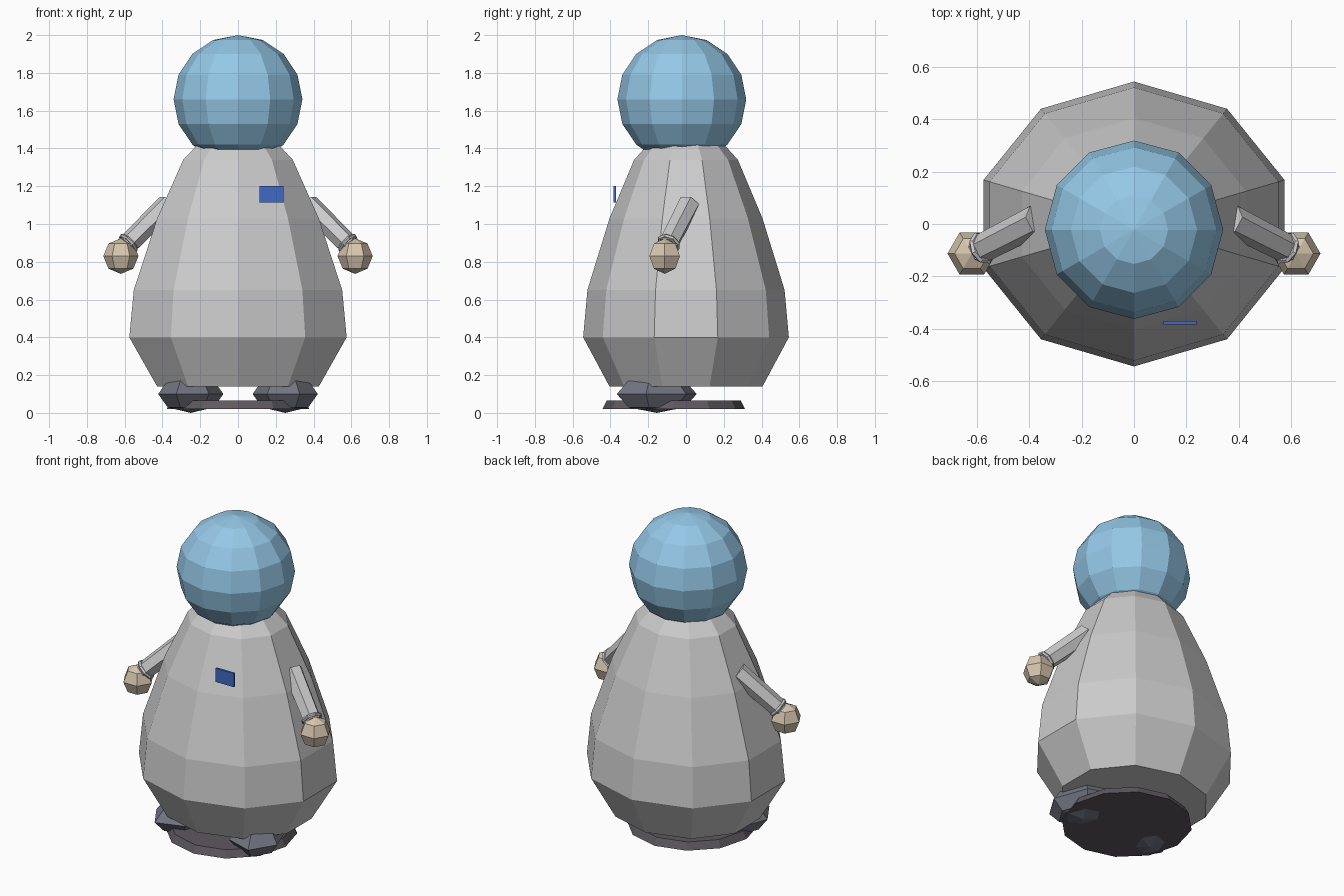
import bpy, bmesh
from math import sin, cos, pi, radians
from mathutils import Vector, Matrix

if "Cube" in bpy.data.objects:
    bpy.data.objects.remove(bpy.data.objects["Cube"])


def paint(ob, name, rgb):
    m = bpy.data.materials.get(name) or bpy.data.materials.new(name)
    m.diffuse_color = (*rgb, 1)
    m.use_nodes = True
    m.node_tree.nodes["Principled BSDF"].inputs["Base Color"].default_value = m.diffuse_color
    ob.data.materials.append(m)


def lathe(name, profile, sides, mat=Matrix(), phase=0.0):
    """Closed solid from (radius, z) rings, bottom to top; radius 0 is a pole."""
    bm = bmesh.new()
    rings = []
    for r, z in profile:
        n = 1 if r < 1e-5 else sides
        rings.append([bm.verts.new((r * cos(phase + 2 * pi * i / sides),
                                    r * sin(phase + 2 * pi * i / sides), z)) for i in range(n)])
    for a, b in zip(rings, rings[1:]):
        for i in range(sides):
            j = (i + 1) % sides
            if len(a) == 1:
                bm.faces.new((a[0], b[j], b[i]))
            elif len(b) == 1:
                bm.faces.new((a[i], a[j], b[0]))
            else:
                bm.faces.new((a[i], a[j], b[j], b[i]))
    if len(rings[0]) > 1:
        bm.faces.new(rings[0][::-1])
    if len(rings[-1]) > 1:
        bm.faces.new(rings[-1])
    bm.transform(mat)
    bmesh.ops.recalc_face_normals(bm, faces=bm.faces)
    me = bpy.data.meshes.new(name)
    bm.to_mesh(me)
    bm.free()
    ob = bpy.data.objects.new(name, me)
    bpy.context.collection.objects.link(ob)
    return ob


def ball(n):
    return [(sin(pi * i / n), -cos(pi * i / n)) for i in range(1, n)]


def ball_profile(n):
    return [(0, -1)] + ball(n) + [(0, 1)]


def place(loc, scale=(1, 1, 1), yaw=0.0):
    return Matrix.Translation(loc) @ Matrix.Rotation(yaw, 4, 'Z') @ Matrix.Diagonal((*scale, 1))


# Pear-shaped body, ten sides
lathe("body", [(0.45, 0.14), (0.605, 0.40), (0.58, 0.65), (0.45, 1.03),
               (0.305, 1.34), (0.225, 1.42)], 10, place((0, 0, 0), (1, 0.9, 1)), pi / 2)

# Round head
head = lathe("head", ball_profile(8), 12, place((0, -0.022, 1.66), (0.341, 0.341, 0.34)))
paint(head, "light_blue", (0.30, 0.58, 0.80))

# Base disc
base = lathe("base", [(0.378, 0.02), (0.355, 0.065)], 12, place((0, -0.065, 0)))
paint(base, "dark_base", (0.11, 0.10, 0.115))

# Chest badge
bm = bmesh.new()
bmesh.ops.create_cube(bm, size=1, matrix=place((0.177, -0.378, 1.158), (0.127, 0.014, 0.086)))
me = bpy.data.meshes.new("badge")
bm.to_mesh(me)
bm.free()
badge = bpy.data.objects.new("badge", me)
bpy.context.collection.objects.link(badge)
paint(badge, "badge_blue", (0.05, 0.14, 0.55))

# Paired limbs
for side, s in (("left", -1), ("right", 1)):
    # Foot turned outward
    foot = lathe(side + "_foot", ball_profile(4), 6,
                 place((s * 0.25, -0.155, 0.1), (0.165, 0.225, 0.1), s * radians(20)), pi / 2)
    paint(foot, "foot_grey", (0.17, 0.18, 0.22))

    # Straight six-sided arm
    top, wrist = Vector((s * 0.37, 0.015, 1.105)), Vector((s * 0.592, -0.098, 0.885))
    axis = top - wrist
    turn = axis.to_track_quat('Z', 'Y').to_matrix().to_4x4()
    lathe(side + "_arm", [(0.055, 0), (0.06, axis.length)], 6, Matrix.Translation(wrist) @ turn)

    # Cuff at the wrist
    lathe(side + "_cuff", [(0.058, 0.008), (0.066, 0.018), (0.058, 0.028)], 8,
          Matrix.Translation(wrist) @ turn)

    # Hand
    hand = lathe(side + "_hand", ball_profile(4), 6,
                 place((s * 0.62, -0.113, 0.83), (0.093, 0.093, 0.094)))
    paint(hand, "tan", (0.68, 0.57, 0.43))
